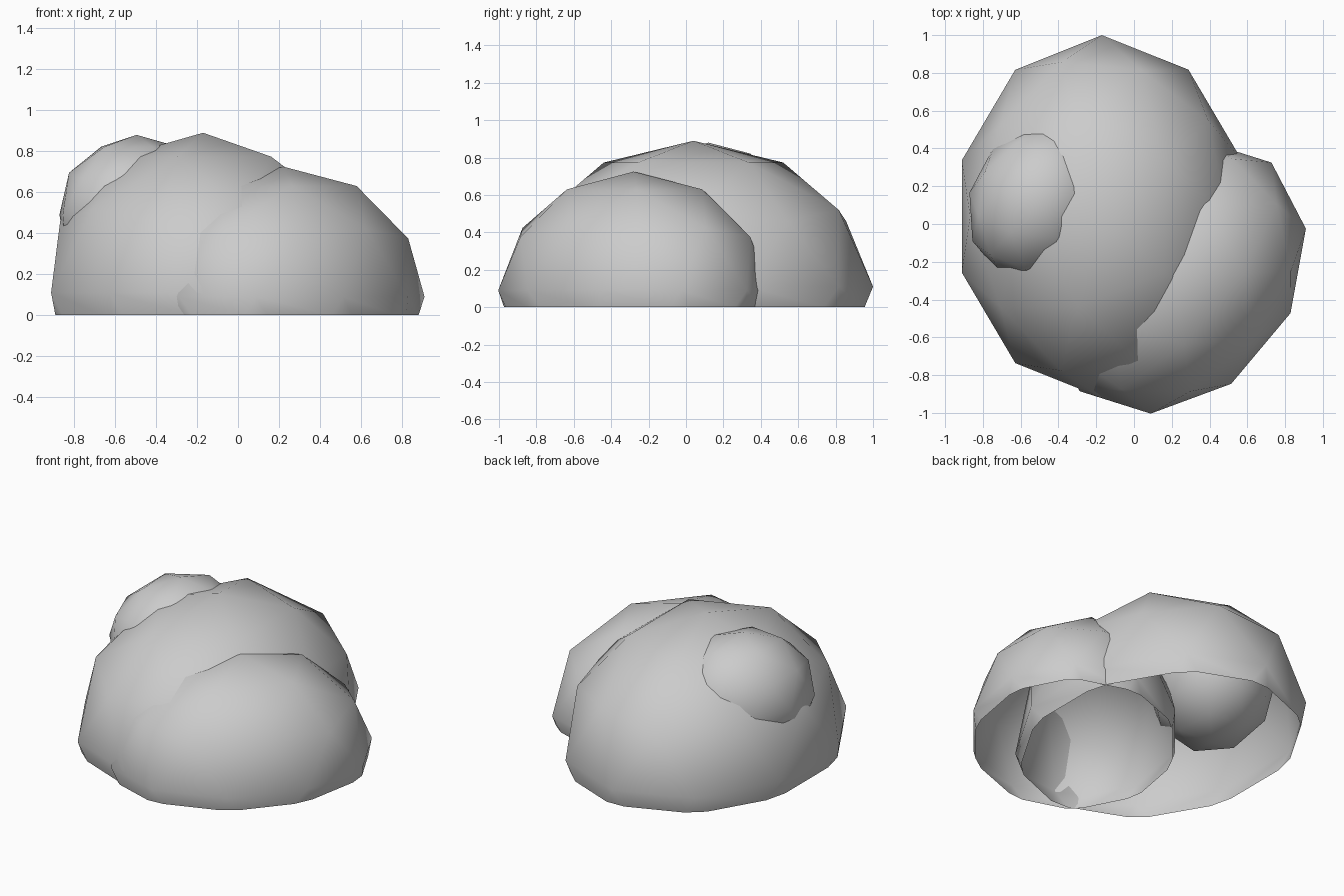
import bpy, bmesh
from math import radians
from mathutils import Matrix, Vector

cube = bpy.data.objects.get("Cube")
if cube:
    bpy.data.objects.remove(cube, do_unlink=True)

# Single stone colour
GREY = (0.6, 0.6, 0.6, 1)
stone = bpy.data.materials.new("stone grey")
stone.use_nodes = True
stone.diffuse_color = GREY
stone.node_tree.nodes["Principled BSDF"].inputs["Base Color"].default_value = GREY


def boulder(name, centre, radii, turn):
    """Low-poly ellipsoid, turned about z and cut open at the ground."""
    bm = bmesh.new()
    bmesh.ops.create_icosphere(bm, subdivisions=2, radius=1)
    place = (Matrix.Translation(centre) @ Matrix.Rotation(radians(turn), 4, "Z")
             @ Matrix.Diagonal((*radii, 1)))
    bm.transform(place @ Matrix.Rotation(radians(180), 4, "Z"))
    bmesh.ops.bisect_plane(bm, geom=bm.verts[:] + bm.edges[:] + bm.faces[:],
                           plane_co=Vector(), plane_no=Vector((0, 0, 1)),
                           clear_inner=True)
    for face in bm.faces:
        face.smooth = True
    mesh = bpy.data.meshes.new(name)
    bm.to_mesh(mesh)
    bm.free()
    mesh.materials.append(stone)
    obj = bpy.data.objects.new(name, mesh)
    bpy.context.collection.objects.link(obj)


boulder("main_boulder", (-0.17, 0.04, 0.11), (0.78, 0.96, 0.78), 0)
boulder("front_boulder", (0.22, -0.28, 0.09), (0.62, 0.79, 0.635), -40)
boulder("small_upper_boulder", (-0.495, 0.12, 0.49), (0.372, 0.44, 0.39), -28)
